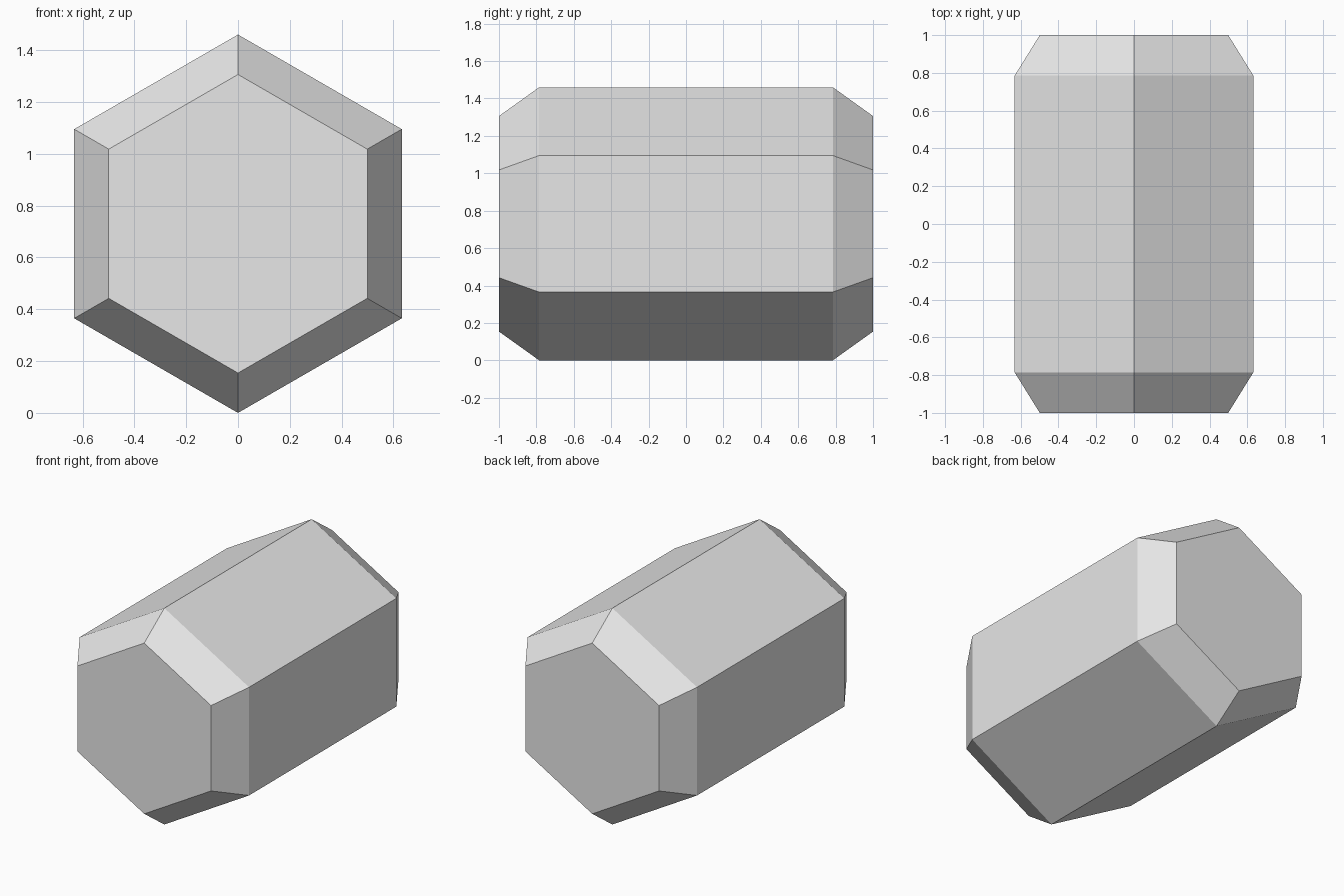
import bpy, bmesh, math

if "Cube" in bpy.data.objects:
    bpy.data.objects.remove(bpy.data.objects["Cube"])

R_BODY, R_END = 0.73, 0.576     # corner radii of the body and of the end caps
Y_BODY, Y_END = 0.785, 1.0      # where the bevel starts and where the caps sit
SIDES = 6

grey = bpy.data.materials.new("light grey")
grey.diffuse_color = (0.8, 0.8, 0.8, 1)
grey.use_nodes = True
grey.node_tree.nodes["Principled BSDF"].inputs["Base Color"].default_value = grey.diffuse_color

bm = bmesh.new()


def ring(y, r):
    """Hexagon ring with a corner pointing up."""
    angles = [math.pi / 2 + 2 * math.pi * i / SIDES for i in range(SIDES)]
    return [bm.verts.new((r * math.cos(a), y, R_BODY + r * math.sin(a)))
            for a in angles]


# Hexagonal bar with bevelled ends
rings = [ring(-Y_END, R_END), ring(-Y_BODY, R_BODY),
         ring(Y_BODY, R_BODY), ring(Y_END, R_END)]
for a, b in zip(rings, rings[1:]):
    for i in range(SIDES):
        j = (i + 1) % SIDES
        bm.faces.new((a[i], a[j], b[j], b[i]))

# End caps
bm.faces.new(rings[0])
bm.faces.new(rings[-1])
bmesh.ops.recalc_face_normals(bm, faces=bm.faces[:])

mesh = bpy.data.meshes.new("hexagonal_bar")
bm.to_mesh(mesh)
bm.free()
mesh.materials.append(grey)
bpy.context.collection.objects.link(bpy.data.objects.new("hexagonal_bar", mesh))
